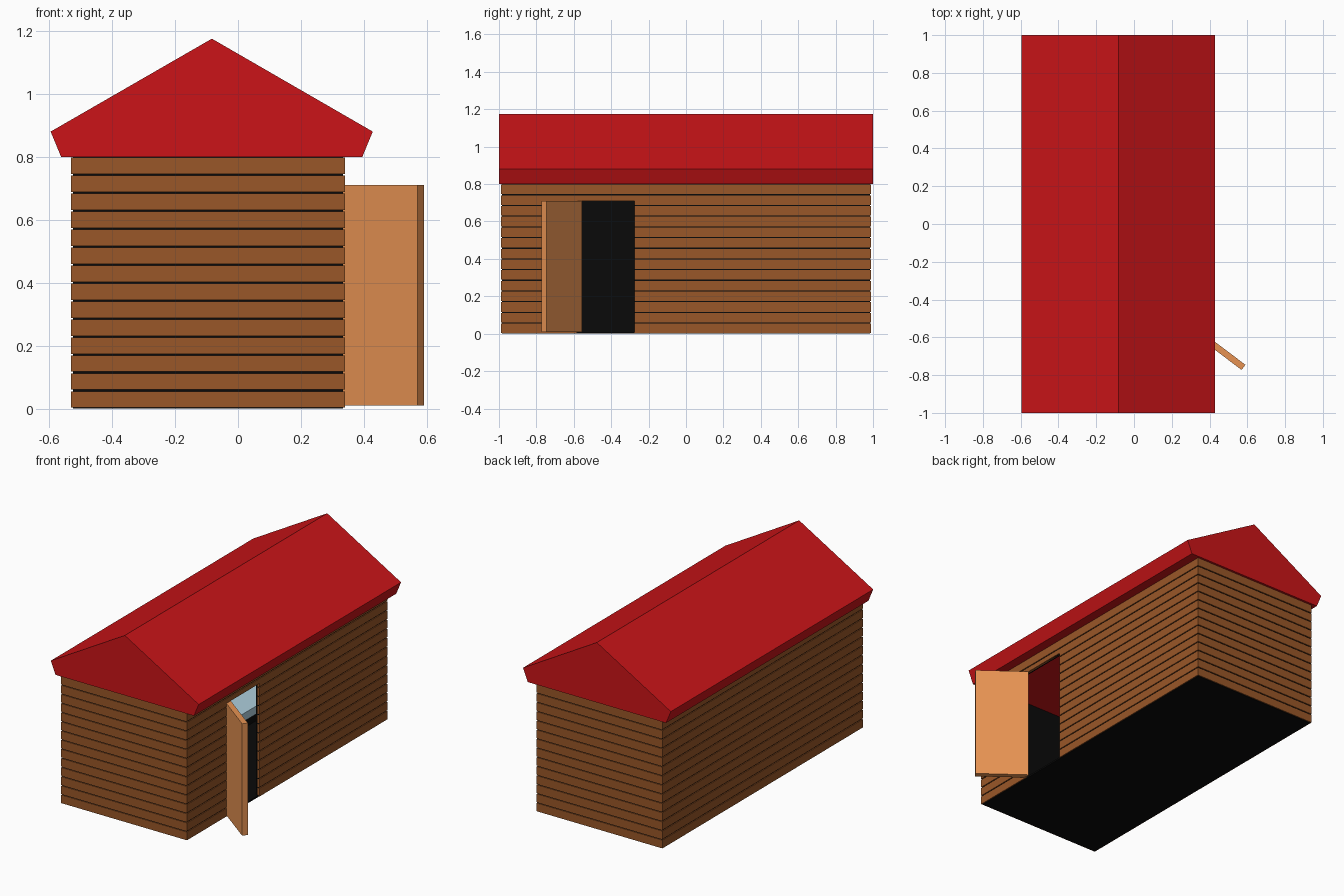
import bpy, bmesh, math
from mathutils import Matrix, Vector

if "Cube" in bpy.data.objects:
    bpy.data.objects.remove(bpy.data.objects["Cube"])


def material(name, rgb):
    m = bpy.data.materials.new(name)
    m.diffuse_color = (*rgb, 1)
    m.use_nodes = True
    m.node_tree.nodes["Principled BSDF"].inputs["Base Color"].default_value = m.diffuse_color
    return m


RED = material("red", (0.6, 0.007, 0.009))
WOOD = material("wood", (0.32, 0.095, 0.021))
DOOR = material("door_wood", (0.8, 0.29, 0.085))
BLACK = material("black", (0.003, 0.003, 0.003))
BLUE = material("pale_blue", (0.42, 0.62, 0.72))


def finish(name, bm, mat):
    bmesh.ops.recalc_face_normals(bm, faces=bm.faces)
    me = bpy.data.meshes.new(name)
    bm.to_mesh(me)
    bm.free()
    me.materials.append(mat)
    ob = bpy.data.objects.new(name, me)
    bpy.context.collection.objects.link(ob)
    return ob


def boxes(name, mat, ranges):
    """One object from boxes given as (x0, x1, y0, y1, z0, z1)."""
    bm = bmesh.new()
    for x0, x1, y0, y1, z0, z1 in ranges:
        mid = Vector((x0 + x1, y0 + y1, z0 + z1)) / 2
        size = Matrix.Diagonal((x1 - x0, y1 - y0, z1 - z0, 1))
        bmesh.ops.create_cube(bm, size=1, matrix=Matrix.Translation(mid) @ size)
    return finish(name, bm, mat)


X0, X1, Y = -0.53, 0.34, 0.99       # outer wall limits
T = 0.014                           # board thickness
TOP, ROWS = 0.8, 14
D0, D1, DTOP = -0.585, -0.275, 0.71  # doorway
PITCH = TOP / ROWS
GAP = 0.006

# Horizontal boards on all four walls, split around the doorway
front, back, left, right = [], [], [], []
for i in range(ROWS):
    a, b = 0.003 + i * PITCH, (i + 1) * PITCH - GAP + 0.003
    front.append((X0, X1, -Y, -Y + T, a, b))
    back.append((X0, X1, Y - T, Y, a, b))
    left.append((X0, X0 + T, -Y + T, Y - T, a, b))
    if a < DTOP:
        right.append((X1 - T, X1, -Y + T, D0, a, b))
        right.append((X1 - T, X1, D1, Y - T, a, b))
        if b > DTOP:
            right.append((X1 - T, X1, D0, D1, DTOP, b))
    else:
        right.append((X1 - T, X1, -Y + T, Y - T, a, b))
for name, rows in (("front", front), ("back", back), ("left", left), ("right", right)):
    boxes(name + "_wall_boards", WOOD, rows)

# Black lining and floor, showing in the gaps between boards
L0, L1, LY, t = X0 + 0.006, X1 - 0.006, Y - 0.006, 0.016
boxes("inner_lining", BLACK, [
    (L0, L1, -LY, LY, 0, 0.01),
    (L0, L1, -LY, -LY + t, 0.01, TOP),
    (L0, L1, LY - t, LY, 0.01, TOP),
    (L0, L0 + t, -LY, LY, 0.01, TOP),
    (L1 - t, L1, -LY, D0, 0.01, TOP),
    (L1 - t, L1, D1, LY, 0.01, TOP),
    (L1 - t, L1, D0, D1, DTOP, TOP),
])

# Low bed inside, along the left wall
boxes("bed", BLUE, [(L0 + t, -0.24, -0.2, 0.94, 0.06, 0.11)])
boxes("bed_base", BLACK, [(L0 + t, -0.25, -0.19, 0.93, 0.01, 0.06)])

# Solid gable roof
bm = bmesh.new()
profile = [(-0.595, 0.88), (-0.562, TOP), (0.395, TOP), (0.428, 0.88), (-0.083, 1.175)]
face = bm.faces.new([bm.verts.new((x, -1, z)) for x, z in profile])
ext = bmesh.ops.extrude_face_region(bm, geom=[face], use_keep_orig=True)
moved = [v for v in ext["geom"] if isinstance(v, bmesh.types.BMVert)]
bmesh.ops.translate(bm, verts=moved, vec=(0, 2, 0))
finish("roof", bm, RED)

# Open door, hinged at the front side of the doorway
door = boxes("door", DOOR, [(0, 0.313, -0.034, 0, 0.01, DTOP)])
door.location = (X1, -0.557, 0)
door.rotation_euler.z = -math.radians(37)
